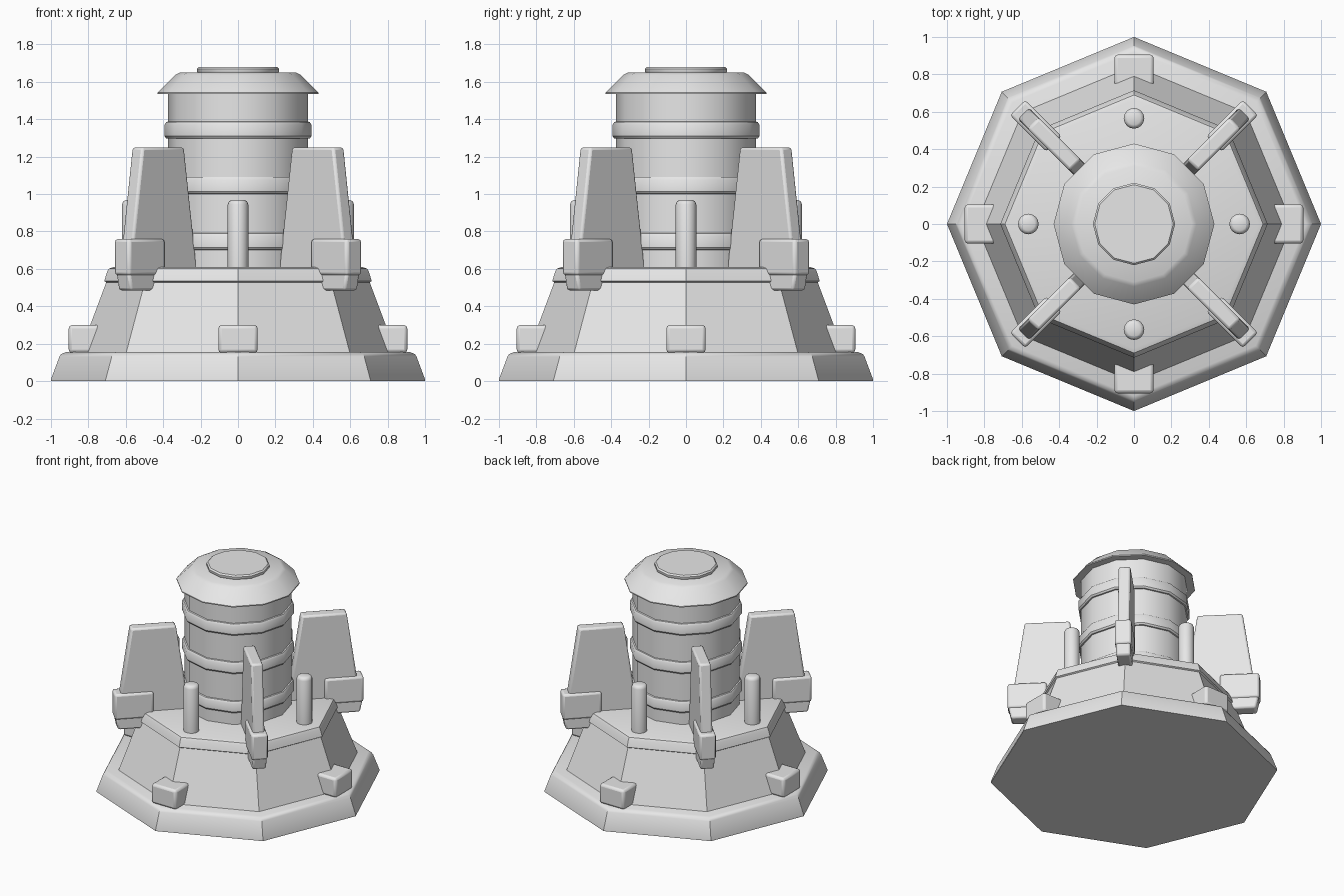
import bpy, bmesh, math
from mathutils import Matrix

if "Cube" in bpy.data.objects:
    bpy.data.objects.remove(bpy.data.objects["Cube"])

grey = bpy.data.materials.new("grey")
grey.diffuse_color = (0.8, 0.8, 0.8, 1)
grey.use_nodes = True
grey.node_tree.nodes["Principled BSDF"].inputs["Base Color"].default_value = grey.diffuse_color


def finish(name, bm, bevel=0, angle=35):
    bmesh.ops.recalc_face_normals(bm, faces=bm.faces)
    me = bpy.data.meshes.new(name)
    bm.to_mesh(me)
    bm.free()
    me.materials.append(grey)
    ob = bpy.data.objects.new(name, me)
    bpy.context.collection.objects.link(ob)
    if bevel:
        mod = ob.modifiers.new("bevel", 'BEVEL')
        mod.width, mod.segments = bevel, 2
        mod.limit_method, mod.angle_limit = 'ANGLE', math.radians(35)
    bpy.ops.object.select_all(action='DESELECT')
    bpy.context.view_layer.objects.active = ob
    ob.select_set(True)
    bpy.ops.object.shade_smooth_by_angle(angle=math.radians(angle))
    return ob


def lathe(name, profile, sides, x=0, y=0, bevel=0, angle=35):
    """Closed solid from (radius, height) pairs, corners on the axes."""
    bm = bmesh.new()
    rings = []
    for r, z in profile:
        turns = [2 * math.pi * i / sides for i in range(sides)]
        rings.append([bm.verts.new((x + r * math.cos(a), y + r * math.sin(a), z)) for a in turns])
    for lo, hi in zip(rings, rings[1:]):
        for i in range(sides):
            j = (i + 1) % sides
            bm.faces.new((lo[i], lo[j], hi[j], hi[i]))
    bm.faces.new(rings[0][::-1])
    bm.faces.new(rings[-1])
    return finish(name, bm, bevel, angle)


def plate(name, outline, half, turn, bevel):
    """Slab from a (distance, height) outline, turned about the centre."""
    bm = bmesh.new()
    sides = [[bm.verts.new((r, s * half, z)) for r, z in outline] for s in (-1, 1)]
    bm.faces.new(sides[0])
    bm.faces.new(sides[1][::-1])
    for i in range(len(outline)):
        j = (i + 1) % len(outline)
        bm.faces.new((sides[0][i], sides[0][j], sides[1][j], sides[1][i]))
    bm.transform(Matrix.Rotation(turn, 4, 'Z'))
    return finish(name, bm, bevel)


# Eight-sided base, sloped body and its lip
lathe("base", [(1.0, 0), (1.0, 0.01), (0.955, 0.13), (0.945, 0.145), (0.92, 0.155)], 8)
lathe("body", [(0.85, 0.14), (0.70, 0.54)], 8)
lathe("body_lip", [(0.70, 0.525), (0.715, 0.535), (0.70, 0.585), (0.69, 0.602), (0.665, 0.61)], 8)

# Twelve-sided column with bands
lathe("column", [(0.375, 0.6), (0.375, 1.55)], 12)
for z in (0.70, 1.0, 1.295):
    lathe("column_band", [(0.37, z), (0.384, z + 0.003), (0.393, z + 0.015),
                          (0.393, z + 0.075), (0.384, z + 0.09), (0.37, z + 0.094)], 12)

# Cap and top disc
lathe("cap", [(0.37, 1.535), (0.43, 1.535), (0.43, 1.543), (0.335, 1.637), (0.31, 1.65)], 12)
lathe("top_disc", [(0.21, 1.64), (0.22, 1.655), (0.22, 1.67), (0.21, 1.68)], 12)

for k in range(4):
    # Diagonal fins with stepped feet
    diag = math.pi / 4 + k * math.pi / 2
    plate("fin", [(0.345, 0.58), (0.86, 0.58), (0.762, 1.25), (0.445, 1.25)], 0.042, diag, 0.014)
    plate("fin_foot", [(0.605, 0.565), (0.88, 0.565), (0.88, 0.76), (0.605, 0.76)], 0.058, diag, 0.016)
    plate("fin_foot_step", [(0.60, 0.485), (0.855, 0.485), (0.875, 0.58), (0.60, 0.58)], 0.05, diag, 0.014)

    # Body blocks and upright pegs
    axis = k * math.pi / 2
    plate("body_block", [(0.68, 0.15), (0.905, 0.15), (0.905, 0.30), (0.68, 0.30)], 0.105, axis, 0.018)
    lathe("peg", [(0.055, 0.6), (0.055, 0.945), (0.048, 0.961), (0.035, 0.968)], 16,
          0.565 * math.cos(axis), 0.565 * math.sin(axis), angle=50)
